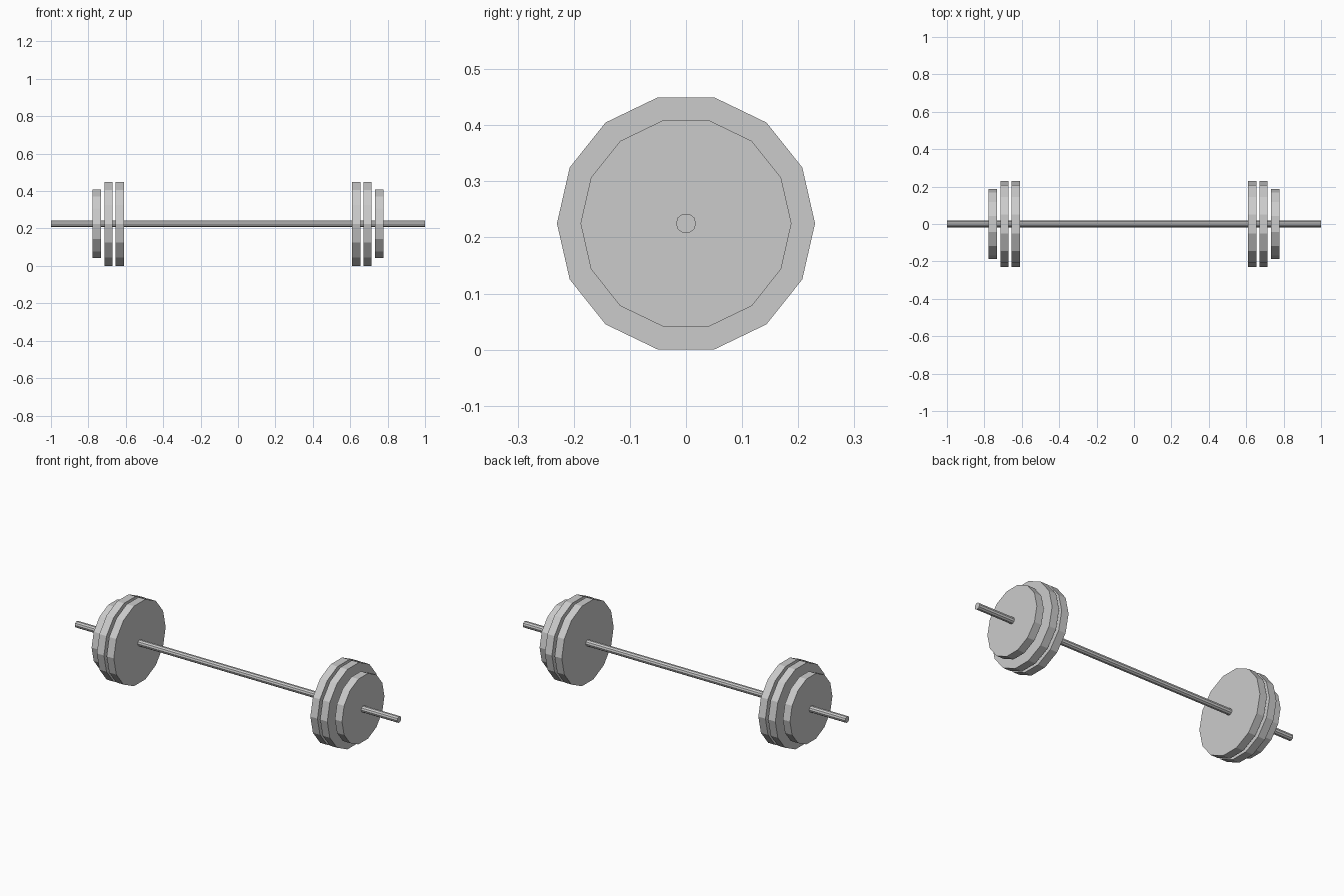
import bpy
from math import pi

cube = bpy.data.objects.get("Cube")
if cube:
    bpy.data.objects.remove(cube, do_unlink=True)

AXIS_HEIGHT = 0.225

# One plain steel colour for every part
steel = bpy.data.materials.new("light_grey_steel")
steel.use_nodes = True
colour = (0.6, 0.6, 0.6, 1)
steel.diffuse_color = colour
steel.node_tree.nodes["Principled BSDF"].inputs["Base Color"].default_value = colour


def disc(name, x, radius, length, sides):
    """Flat-shaded cylinder along x, with a corner pointing along y."""
    bpy.ops.mesh.primitive_cylinder_add(
        vertices=sides, radius=radius, depth=length,
        location=(x, 0, AXIS_HEIGHT), rotation=(0, pi / 2, 0))
    obj = bpy.context.object
    obj.name = name
    obj.data.materials.append(steel)
    return obj


# Bar
disc("bar", 0, 0.018, 2.0, 10)

# Weight plates: two large and one small outer plate at each end
plates = [("inner_plate", 0.632, 0.23),
          ("middle_plate", 0.693, 0.23),
          ("outer_plate", 0.755, 0.188)]
for side, sign in (("left", 1), ("right", -1)):
    for name, x, radius in plates:
        disc(f"{side}_{name}", sign * x, radius, 0.044, 14)
